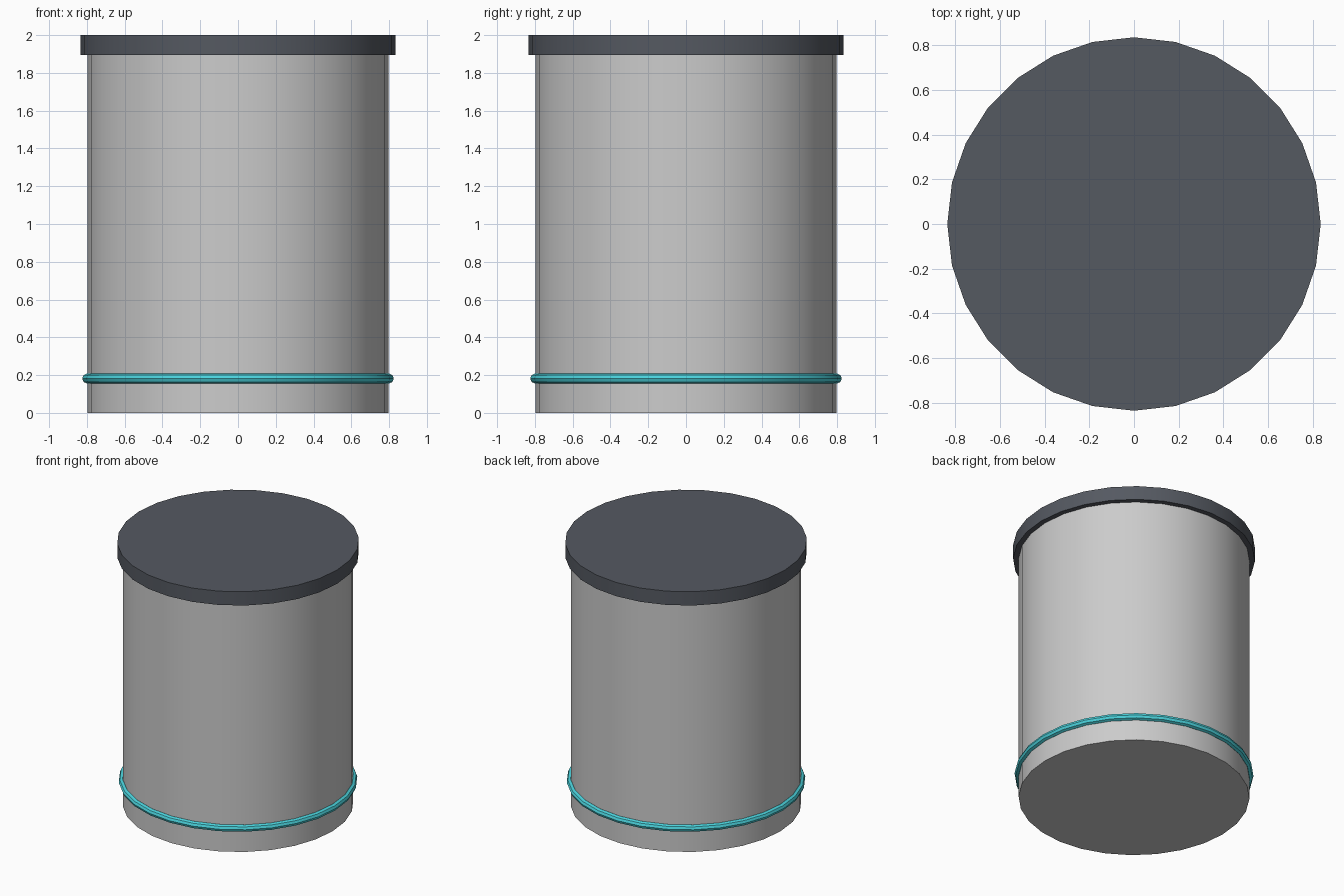
import bpy
from math import radians

if "Cube" in bpy.data.objects:
    bpy.data.objects.remove(bpy.data.objects["Cube"])

SIDES = 28


def finish(name, color=None):
    ob = bpy.context.object
    ob.name = name
    bpy.ops.object.shade_smooth_by_angle(angle=radians(40))
    if color:
        mat = bpy.data.materials.new(name + "_color")
        mat.diffuse_color = (*color, 1)
        mat.use_nodes = True
        mat.node_tree.nodes["Principled BSDF"].inputs["Base Color"].default_value = mat.diffuse_color
        ob.data.materials.append(mat)
    return ob


def drum(name, radius, z0, z1, color=None):
    bpy.ops.mesh.primitive_cylinder_add(vertices=SIDES, radius=radius, depth=z1 - z0,
                                        location=(0, 0, (z0 + z1) / 2))
    return finish(name, color)


# Main container and its overhanging lid
drum("body", 0.797, 0, 1.9)
drum("lid", 0.835, 1.895, 2.0, (0.09, 0.10, 0.12))

# Thin coloured ring near the base
bpy.ops.mesh.primitive_torus_add(major_radius=0.799, minor_radius=0.026,
                                 major_segments=SIDES, minor_segments=8,
                                 location=(0, 0, 0.182))
finish("base_ring", (0.07, 0.65, 0.72)).data.shade_smooth()
